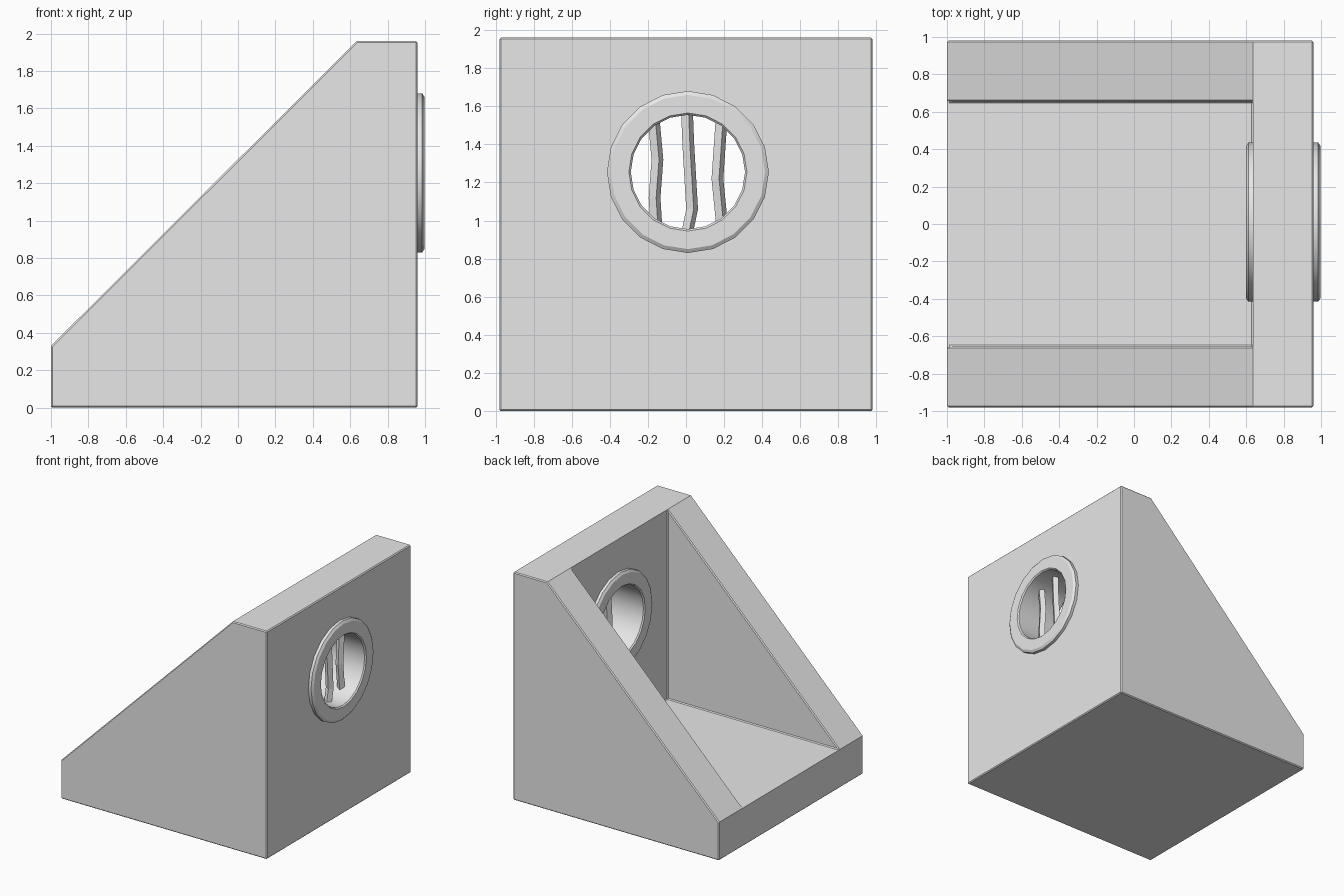
import bpy, bmesh, math
from mathutils import Vector

cube = bpy.data.objects.get("Cube")
if cube:
    bpy.data.objects.remove(cube, do_unlink=True)

# One plain grey for everything
grey = bpy.data.materials.new("light grey")
grey.use_nodes = True
grey.diffuse_color = (0.8, 0.8, 0.8, 1)
grey.node_tree.nodes["Principled BSDF"].inputs["Base Color"].default_value = (0.8, 0.8, 0.8, 1)


def make_object(name, bm):
    bmesh.ops.remove_doubles(bm, verts=bm.verts, dist=0.0001)
    bmesh.ops.recalc_face_normals(bm, faces=bm.faces)
    mesh = bpy.data.meshes.new(name)
    bm.to_mesh(mesh)
    bm.free()
    mesh.materials.append(grey)
    obj = bpy.data.objects.new(name, mesh)
    bpy.context.collection.objects.link(obj)
    return obj


def bridge(bm, a, b, closed=True):
    count = len(a) if closed else len(a) - 1
    for i in range(count):
        j = (i + 1) % len(a)
        bm.faces.new((a[i], a[j], b[j], b[i]))


def smooth(obj):
    bpy.ops.object.select_all(action='DESELECT')
    obj.select_set(True)
    bpy.context.view_layer.objects.active = obj
    bpy.ops.object.shade_smooth_by_angle(angle=math.radians(30))


WINDOW_Y, WINDOW_Z = 0.01, 1.255
SIDES = 20


def circle(bm, x, r):
    turns = [math.tau * i / SIDES for i in range(SIDES)]
    return [bm.verts.new((x, WINDOW_Y + r * math.sin(t), WINDOW_Z + r * math.cos(t)))
            for t in turns]


# Wall block: sloping side walls, a floor and a thick upright wall
BACK, FRONT, TOP, LIP, INNER = 0.96, -1.0, 1.96, 0.33, 0.635
OUT_Y, IN_Y = 0.98, 0.655
outline = [(FRONT, LIP), (FRONT, 0), (BACK, 0), (BACK, TOP), (INNER, TOP)]
bm = bmesh.new()
rings = [[bm.verts.new((x, y, z)) for x, z in outline]
         for y in (-OUT_Y, -IN_Y, IN_Y, OUT_Y)]
corners = [bm.verts.new((INNER, y, LIP)) for y in (-IN_Y, IN_Y)]
bridge(bm, rings[0], rings[1])
bridge(bm, rings[1], rings[2], closed=False)
bridge(bm, rings[2], rings[3])
for end in (rings[0], rings[3]):
    bm.faces.new(end)
for ring, corner in zip(rings[1:3], corners):
    bm.faces.new((ring[0], ring[4], corner))
bridge(bm, [rings[1][4], corners[0], rings[1][0]],
       [rings[2][4], corners[1], rings[2][0]], closed=False)
bmesh.ops.recalc_face_normals(bm, faces=bm.faces)
bmesh.ops.dissolve_limit(bm, angle_limit=0.01, verts=bm.verts, edges=bm.edges)
wall_block = make_object("wall_block", bm)
bevel = wall_block.modifiers.new("edge_bevel", 'BEVEL')
bevel.width = 0.008
bevel.segments = 1
bevel.limit_method = 'ANGLE'
bevel.angle_limit = math.radians(50)

# Round opening through the upright wall
bm = bmesh.new()
ends = [circle(bm, x, 0.36) for x in (0.5, 1.1)]
bridge(bm, *ends)
for end in ends:
    bm.faces.new(end)
cutter = make_object("window_cutter", bm)
cutter.hide_render = True
cutter.hide_set(True)
cutter.display_type = 'WIRE'
cut = wall_block.modifiers.new("window_hole", 'BOOLEAN')
cut.operation = 'DIFFERENCE'
cut.solver = 'EXACT'
cut.object = cutter

# Window frame: lined tunnel with a bevelled flange on both faces
half = [(0.19, 0.30), (0.20, 0.31), (0.20, 0.405), (0.187, 0.425), (0.155, 0.425), (0.155, 0.37)]
MIDDLE = 0.798
profile = [(MIDDLE + x, r) for x, r in half] + [(MIDDLE - x, r) for x, r in reversed(half)]
bm = bmesh.new()
loops = [circle(bm, x, r) for x, r in profile]
for a, b in zip(loops, loops[1:] + loops[:1]):
    bridge(bm, a, b)
smooth(make_object("window_frame", bm))

# Crooked four-sided window bars, given as (y, z) paths
bars = {
    "right_bar": [(-0.17, 1.54), (-0.15, 1.32), (-0.165, 1.12), (-0.155, 0.96)],
    "middle_bar": [(0.005, 1.58), (0.012, 1.4), (0.032, 1.06), (0.005, 0.93)],
    "left_bar": [(0.187, 1.54), (0.165, 1.22), (0.19, 0.97)],
}
for name, path in bars.items():
    bm = bmesh.new()
    loops = []
    for y, z in path:
        angles = [math.radians(15 + 90 * k) for k in range(4)]
        loops.append([bm.verts.new(Vector((0.85 + 0.032 * math.cos(t),
                                           y + 0.032 * math.sin(t), z))) for t in angles])
    for a, b in zip(loops, loops[1:]):
        bridge(bm, a, b)
    bm.faces.new(loops[0])
    bm.faces.new(loops[-1])
    make_object(name, bm)
